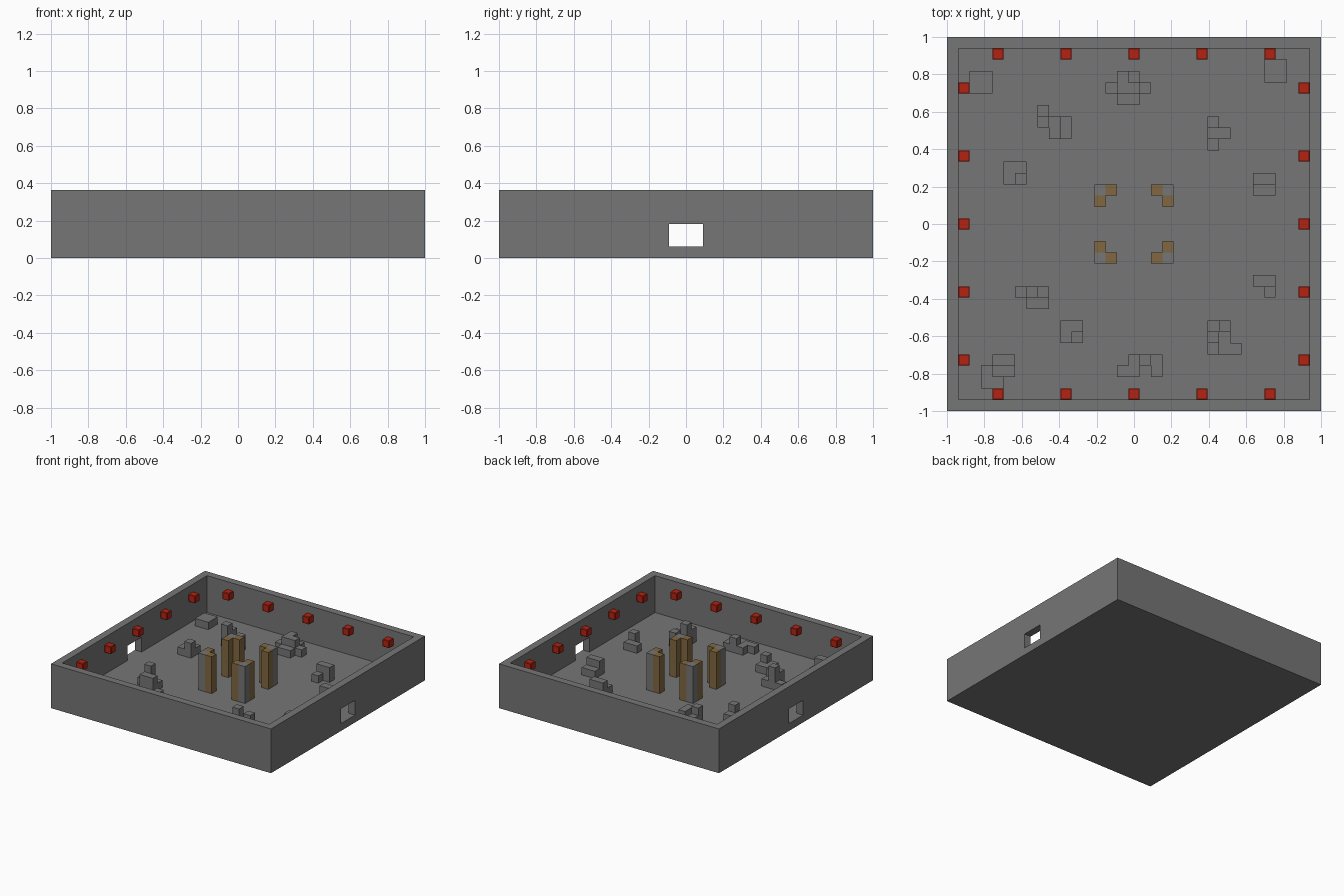
import bpy
import bmesh
from mathutils import Matrix, Vector

CELL = 2 / 33          # everything sits on a 33 x 33 grid of cells
HALF = 16.5            # half the arena, in cells
WALL_TOP = 6           # wall height, in cells

if "Cube" in bpy.data.objects:
    bpy.data.objects.remove(bpy.data.objects["Cube"], do_unlink=True)


def make_material(name, rgb):
    mat = bpy.data.materials.new(name)
    mat.use_nodes = True
    color = (*rgb, 1)
    mat.diffuse_color = color
    mat.node_tree.nodes["Principled BSDF"].inputs["Base Color"].default_value = color
    return mat


stone = make_material("stone grey", (0.18, 0.18, 0.18))
bronze = make_material("bronze brown", (0.22, 0.14, 0.055))
red = make_material("lamp red", (0.47, 0.016, 0.006))


def finish(bm, name, materials):
    mesh = bpy.data.meshes.new(name)
    bm.to_mesh(mesh)
    bm.free()
    for mat in materials:
        mesh.materials.append(mat)
    obj = bpy.data.objects.new(name, mesh)
    bpy.context.collection.objects.link(obj)
    return obj


def box(name, low, high, mat, bevel=0):
    """Box between two corners given in cells."""
    low, high = Vector(low) * CELL, Vector(high) * CELL
    bm = bmesh.new()
    bmesh.ops.create_cube(bm, size=1, matrix=Matrix.Translation((low + high) / 2)
                          @ Matrix.Diagonal((*(high - low), 1)))
    if bevel:
        bmesh.ops.bevel(bm, geom=bm.edges[:], offset=bevel, segments=1, affect='EDGES')
    return finish(bm, name, [mat])


def cut(target, cutter):
    cutter.hide_render = True
    mod = target.modifiers.new("cut", 'BOOLEAN')
    mod.operation = 'DIFFERENCE'
    mod.solver = 'EXACT'
    mod.object = cutter
    bpy.context.view_layer.objects.active = target
    bpy.ops.object.modifier_apply(modifier=mod.name)
    bpy.data.objects.remove(cutter, do_unlink=True)


def columns(name, heights, materials, slot=lambda cell: 0):
    """Stepped block from {(x, y): height}, standing on the floor."""
    bm = bmesh.new()

    def quad(points, index):
        verts = [bm.verts.new(Vector(p) * CELL) for p in points]
        bm.faces.new(verts).material_index = index

    for (x, y), h in heights.items():
        index = slot((x, y))
        ring = [(x - .5, y - .5), (x + .5, y - .5), (x + .5, y + .5), (x - .5, y + .5)]
        quad([(*p, h + 1) for p in ring], index)
        for i, step in enumerate([(0, -1), (1, 0), (0, 1), (-1, 0)]):
            a, b = ring[i], ring[(i + 1) % 4]
            base = heights.get((x + step[0], y + step[1]), 0)
            for z in range(base + 1, h + 1):
                quad([(*a, z), (*b, z), (*b, z + 1), (*a, z + 1)], index)
    bmesh.ops.remove_doubles(bm, verts=bm.verts[:], dist=CELL / 100)
    bmesh.ops.dissolve_limit(bm, angle_limit=0.01, verts=bm.verts[:],
                             edges=bm.edges[:], delimit={'MATERIAL'})
    return finish(bm, name, materials)


# Arena: hollow box with a gate through the left and right walls
arena = box("arena_shell", (-HALF, -HALF, 0), (HALF, HALF, WALL_TOP), stone)
inner = HALF - 1
cut(arena, box("hollow_cutter", (-inner, -inner, 1), (inner, inner, WALL_TOP + 1), stone))
# Gate sill is level with the floor
for name, side in (("left", 1), ("right", -1)):
    xs = sorted((side * (inner - .5), side * (HALF + 1)))
    cut(arena, box(name + "_gate_cutter", (xs[0], -1.5, 1), (xs[1], 1.5, 3), stone))

# Wall lamps: five on each wall
for i in range(-2, 3):
    along = i * 6
    for wall, (x, y) in {"front": (along, -15), "back": (along, 15),
                         "left": (15, along), "right": (-15, along)}.items():
        box(f"{wall}_lamp_{i + 3}", (x - .5, y - .5, 4), (x + .5, y + .5, 5), red, 0.004)

# Four corner pillars, grey on the outer corner column
for sx in (-1, 1):
    for sy in (-1, 1):
        cells = {(2 * sx, 3 * sy): 5, (3 * sx, 2 * sy): 5, (3 * sx, 3 * sy): 5}
        name = ("back" if sy > 0 else "front") + ("_left" if sx > 0 else "_right")
        columns(name + "_pillar", cells, [bronze, stone],
                lambda c: int(abs(c[0]) == abs(c[1])))

# Rubble: first cell (west, north), then rows of column heights going south
rubble = {
    "back_right_slab": (-14, 13, "11/11"),
    "back_left_slab": (12, 14, "11/11"),
    "back_mound": (-2, 13, ".21./1221/.11."),
    "back_right_rubble": (-8, 10, "2../312/.12"),
    "back_left_rubble": (7, 9, "1./22/1."),
    "right_upper_block": (-11, 5, "11/12"),
    "left_upper_block": (11, 4, "11/22"),
    "right_lower_rubble": (-10, -6, "131/.22"),
    "front_right_block": (-6, -9, "11/12"),
    "left_lower_block": (11, -5, "11/.2"),
    "front_left_rubble": (7, -9, "12./31./211"),
    "front_right_corner_rubble": (-13, -12, ".11/122/11."),
    "front_mound": (-1, -12, ".121/11.1"),
}
for name, (west, north, rows) in rubble.items():
    heights = {(west + i, north - j): int(h)
               for j, row in enumerate(rows.split("/"))
               for i, h in enumerate(row) if h != "."}
    columns(name, heights, [stone])
